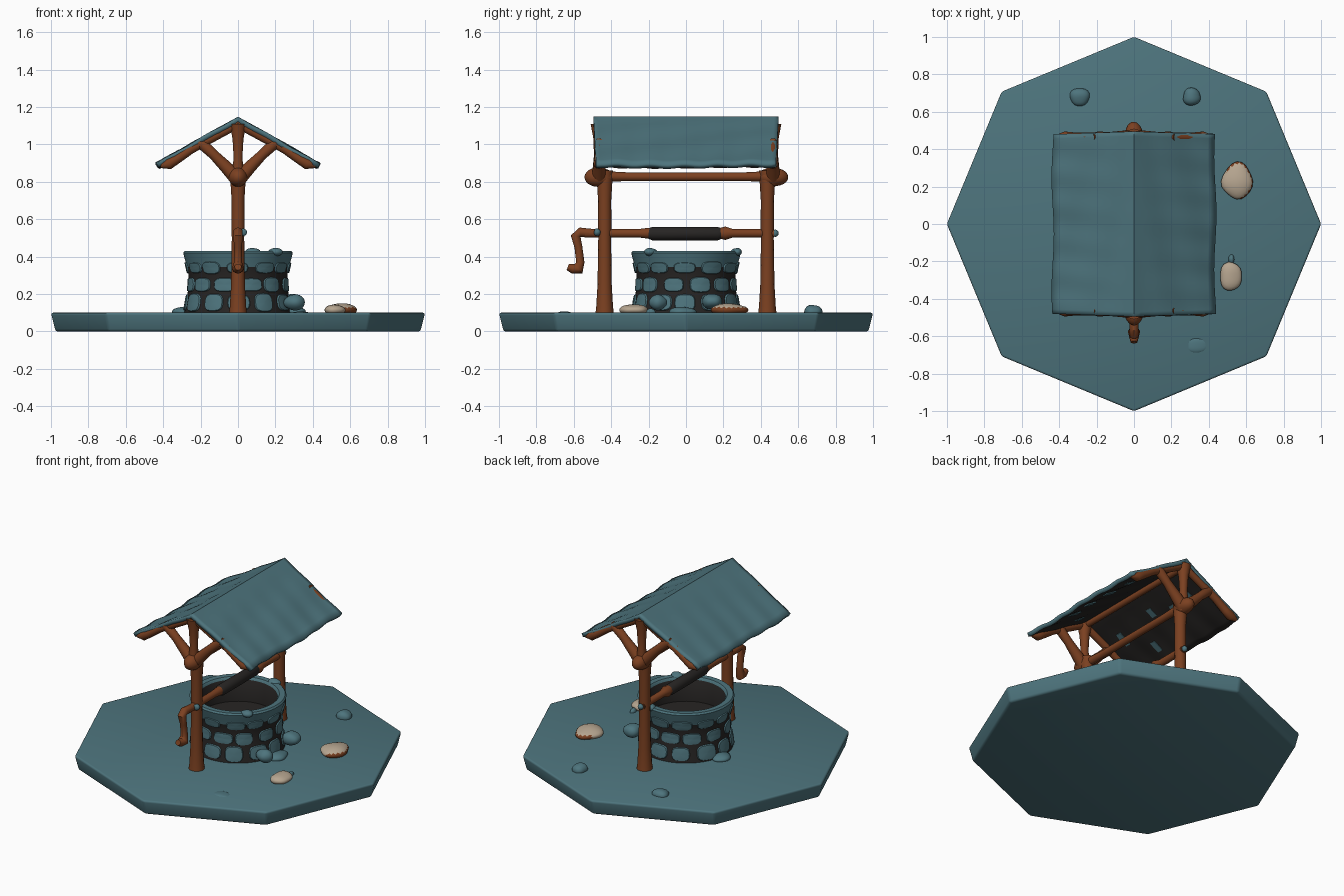
import bpy, bmesh, math, random
from mathutils import Vector, Matrix

if "Cube" in bpy.data.objects:
    bpy.data.objects.remove(bpy.data.objects["Cube"])

random.seed(4)


def material(name, rgb):
    m = bpy.data.materials.new(name)
    m.diffuse_color = (*rgb, 1)
    m.use_nodes = True
    m.node_tree.nodes["Principled BSDF"].inputs["Base Color"].default_value = m.diffuse_color
    return m


TEAL = material("weathered teal", (0.075, 0.175, 0.205))
BROWN = material("warm wood", (0.20, 0.052, 0.015))
DARK = material("charcoal", (0.02, 0.018, 0.017))
CREAM = material("pale stone", (0.47, 0.38, 0.28))


def finish(name, bm, mats, angle=40, normals=True):
    if normals:
        bmesh.ops.recalc_face_normals(bm, faces=bm.faces)
    me = bpy.data.meshes.new(name)
    bm.to_mesh(me)
    bm.free()
    ob = bpy.data.objects.new(name, me)
    bpy.context.collection.objects.link(ob)
    for m in mats:
        me.materials.append(m)
    bpy.ops.object.select_all(action='DESELECT')
    ob.select_set(True)
    bpy.context.view_layer.objects.active = ob
    bpy.ops.object.shade_smooth_by_angle(angle=math.radians(angle))
    return ob


def tube(name, pts, radii, mat, sides=14):
    """Round limb through points, one radius per point, capped."""
    bm = bmesh.new()
    pts = [Vector(p) for p in pts]
    rings = []
    for i, p in enumerate(pts):
        d = (pts[min(i + 1, len(pts) - 1)] - pts[max(i - 1, 0)]).normalized()
        ref = Vector((1, 0, 0)) if abs(d.x) < 0.6 else Vector((0, 1, 0))
        u = d.cross(ref).normalized()
        v = d.cross(u)
        rings.append([bm.verts.new(p + radii[i] * (u * math.cos(a) + v * math.sin(a)))
                      for a in (math.tau * k / sides for k in range(sides))])
    for a, b in zip(rings, rings[1:]):
        for k in range(sides):
            bm.faces.new((a[k], a[(k + 1) % sides], b[(k + 1) % sides], b[k]))
    bm.faces.new(rings[0])
    bm.faces.new(rings[-1])
    return finish(name, bm, [mat])


def blob(name, loc, size, mats, wobble=0.06, rule=None):
    """Lumpy ellipsoid."""
    bm = bmesh.new()
    bmesh.ops.create_icosphere(bm, subdivisions=3, radius=1)
    ph = random.random() * 6
    for v in bm.verts:
        k = 1 + wobble * (math.sin(3 * v.co.x + ph) + math.cos(4 * v.co.y + ph))
        v.co = Vector([c * k * s + l for c, s, l in zip(v.co, size, loc)])
    if rule:
        for f in bm.faces:
            f.material_index = rule(f.calc_center_median())
    return finish(name, bm, mats)


# Octagonal ground slab
bm = bmesh.new()
bmesh.ops.create_cone(bm, cap_ends=True, segments=8, radius1=0.975, radius2=1.0, depth=0.1,
                      matrix=Matrix.Translation((0, 0, 0.05)))
v0 = max(bm.verts, key=lambda v: v.co.x + v.co.z).co
bmesh.ops.rotate(bm, verts=bm.verts, matrix=Matrix.Rotation(-math.atan2(v0.y, v0.x), 3, 'Z'))
bmesh.ops.bevel(bm, geom=bm.edges[:], offset=0.014, segments=3, profile=0.5, affect='EDGES')
for v in bm.verts:
    v.co.x *= 1.004
    v.co.y *= 1.004
finish("ground_slab", bm, [TEAL])

# Well wall: lathe of a waisted profile, dark mortar below a teal rim
OUTER = [(0.10, 0.287), (0.15, 0.278), (0.20, 0.270), (0.25, 0.264), (0.30, 0.264), (0.345, 0.272),
         (0.385, 0.284), (0.42, 0.293)]


def wall_radius(z):
    for (z0, r0), (z1, r1) in zip(OUTER, OUTER[1:]):
        if z <= z1:
            return r0 + (r1 - r0) * (z - z0) / (z1 - z0)
    return OUTER[-1][1]


profile = [(r, z) for z, r in OUTER] + [(0.285, 0.431), (0.25, 0.43), (0.238, 0.415),
                                        (0.235, 0.27), (0.001, 0.265)]
bm = bmesh.new()
N = 64
rings = [[bm.verts.new((r * math.cos(math.tau * k / N), r * math.sin(math.tau * k / N), z))
          for k in range(N)] for r, z in profile]
for i, (a, b) in enumerate(zip(rings, rings[1:])):
    for k in range(N):
        f = bm.faces.new((a[k], a[(k + 1) % N], b[(k + 1) % N], b[k]))
        f.material_index = 0 if 5 <= i < 10 else 1
finish("well_wall", bm, [TEAL, DARK])

# Well stones: rounded patches wrapped on the wall, in staggered rows
bm = bmesh.new()
for zc, hz, shift, n in ((0.155, 0.05, 0.0, 12), (0.25, 0.042, 0.5, 12), (0.34, 0.034, 0.0, 12)):
    for k in range(n):
        a0 = math.tau * (k + shift + random.uniform(-0.08, 0.08)) / n
        ha = math.tau / n * random.uniform(0.39, 0.48)
        h = hz * random.uniform(0.85, 1.05)
        loops = []
        for s, lift in ((0.02, 0.009), (0.5, 0.009), (0.88, 0.007), (1.0, -0.004)):
            loop = []
            for j in range(20):
                t = math.tau * j / 20
                c, d = math.cos(t), math.sin(t)
                a = a0 + s * ha * math.copysign(abs(c) ** 0.65, c)
                z = zc + s * h * math.copysign(abs(d) ** 0.65, d)
                r = wall_radius(z) + lift
                loop.append(bm.verts.new((r * math.cos(a), r * math.sin(a), z)))
            loops.append(loop)
        bm.faces.new(loops[0])
        for p, q in zip(loops, loops[1:]):
            for j in range(20):
                bm.faces.new((q[j], q[(j + 1) % 20], p[(j + 1) % 20], p[j]))
finish("well_stones", bm, [TEAL], normals=False)

# Small lumps on the rim and rocks around the foot of the well
blob("rim_lump_right", (0.08, 0.27, 0.425), (0.04, 0.03, 0.022), [TEAL])
blob("rim_lump_left", (0.2, -0.19, 0.425), (0.04, 0.035, 0.02), [TEAL])
blob("foot_rock_front", (0.3, -0.15, 0.155), (0.055, 0.05, 0.04), [TEAL])
blob("foot_rock_back", (0.3, 0.14, 0.16), (0.06, 0.05, 0.042), [TEAL])
blob("foot_rock_low", (0.31, -0.02, 0.105), (0.055, 0.07, 0.025), [TEAL])
blob("foot_rock_left", (-0.3, 0.05, 0.105), (0.05, 0.07, 0.025), [TEAL])

# Loose ground stones
blob("pale_stone_large", (0.55, 0.23, 0.115), (0.085, 0.1, 0.033), [CREAM, BROWN],
     rule=lambda c: int(c.z < 0.128 and c.x + 0.4 * c.y > 0.61))
blob("pale_stone_small", (0.52, -0.28, 0.115), (0.06, 0.073, 0.03), [CREAM])
blob("ground_rock_left", (-0.29, 0.68, 0.1), (0.05, 0.05, 0.032), [TEAL])
blob("ground_rock_right", (0.31, 0.68, 0.105), (0.05, 0.045, 0.036), [TEAL])
blob("pebble", (0.52, -0.19, 0.1), (0.015, 0.03, 0.022), [TEAL])
blob("ground_swell", (0.34, -0.65, 0.093), (0.06, 0.04, 0.014), [TEAL])

# Posts, braces and rafters at both ends
for s, end in ((-1, "front"), (1, "back")):
    y = s * 0.435
    tube(end + "_post", [(0, y, z) for z in (0.09, 0.13, 0.25, 0.5, 0.56, 0.7, 0.78, 0.86)],
         (0.05, 0.045, 0.038, 0.034, 0.036, 0.035, 0.04, 0.045), BROWN)
    blob(end + "_collar", (0, s * 0.465, 0.825), (0.052, 0.078, 0.05), [BROWN], 0.03)
    yb = s * 0.465
    tube(end + "_king_strut", [(0, yb, 0.82), (0, yb, 0.93), (0, yb, 1.03), (0, yb, 1.11)],
         (0.035, 0.024, 0.03, 0.045), BROWN)
    for m, side in ((-1, "left"), (1, "right")):
        tube(f"{end}_{side}_brace", [(0, yb, 0.81), (m * 0.06, yb, 0.875), (m * 0.13, yb, 0.945),
                                     (m * 0.19, yb, 1.0), (m * 0.22, yb, 1.015)],
             (0.04, 0.034, 0.027, 0.03, 0.02), BROWN)
        tube(f"{end}_{side}_rafter", [(0, yb, 1.11), (m * 0.12, yb, 1.045), (m * 0.25, yb, 0.975),
                                      (m * 0.33, yb, 0.92), (m * 0.37, yb, 0.896),
                                      (m * 0.415, yb, 0.885)],
             (0.024, 0.024, 0.024, 0.026, 0.03, 0.012), BROWN)

# Tie beam, ridge pole, windlass axle, rope winding, crank and end pins
tube("tie_beam", [(0, -0.5, 0.83), (0, -0.3, 0.827), (0, 0.3, 0.827), (0, 0.5, 0.83)],
     (0.03, 0.023, 0.023, 0.03), BROWN)
tube("ridge_pole", [(0, -0.47, 1.1), (0, 0.47, 1.1)], (0.02, 0.02), BROWN)
tube("axle", [(0, y, 0.525) for y in (-0.54, -0.4, -0.25, -0.21, 0.18, 0.21, 0.25, 0.47)],
     (0.024, 0.023, 0.023, 0.028, 0.028, 0.036, 0.023, 0.023), BROWN)
tube("rope_winding", [(0, y, 0.523) for y in (-0.2, -0.18, 0.17, 0.19)],
     (0.028, 0.036, 0.036, 0.028), DARK)
tube("crank", [(0, -0.5, 0.525), (0, -0.565, 0.53), (0, -0.59, 0.51), (0, -0.575, 0.45),
               (0, -0.565, 0.37), (0, -0.575, 0.335), (0, -0.605, 0.335), (0, -0.632, 0.345)],
     (0.023, 0.026, 0.026, 0.021, 0.022, 0.032, 0.026, 0.018), BROWN)
blob("back_axle_pin", (0, 0.478, 0.525), (0.018, 0.018, 0.018), [TEAL])
blob("front_axle_pin", (0.03, -0.475, 0.53), (0.02, 0.016, 0.02), [TEAL])

# Pitched roof: gently rippled sheet, thickened, dark underneath
bm = bmesh.new()
NU, NV = 24, 40
grid = []
for i in range(NU + 1):
    u = 2 * i / NU - 1
    t = abs(u)
    row = []
    for j in range(NV + 1):
        v = 2 * j / NV - 1
        rip = 0.004 * t * math.sin(v * 17 + 2 * u) + 0.003 * math.sin(t * 12 + v * 3)
        x = u * (0.435 + 0.006 * math.sin(v * 5 + u))
        row.append(bm.verts.new((x, v * (0.495 - 0.015 * t), 1.148 - 0.25 * t + rip * min(1, t * 4))))
    grid.append(row)
for i in range(NU):
    for j in range(NV):
        bm.faces.new((grid[i][j], grid[i + 1][j], grid[i + 1][j + 1], grid[i][j + 1]))
roof = finish("roof", bm, [TEAL, DARK], 30, normals=False)
mod = roof.modifiers.new("thickness", 'SOLIDIFY')
mod.thickness = 0.026
mod.offset = -1
mod.material_offset = 1

# Worn teal patches on the underside of the roof
bm = bmesh.new()
for m in (-1, 1):
    for k in range(5):
        t = random.uniform(0.3, 0.8)
        mat = (Matrix.Translation((m * 0.435 * t, -0.32 + 0.16 * k, 1.118 - 0.25 * t))
               @ Matrix.Rotation(m * math.atan2(0.25, 0.435), 4, 'Y')
               @ Matrix.Diagonal((random.uniform(0.05, 0.1), 0.04, 0.009, 1)))
        bmesh.ops.create_cube(bm, size=1, matrix=mat)
finish("underside_patches", bm, [TEAL])
